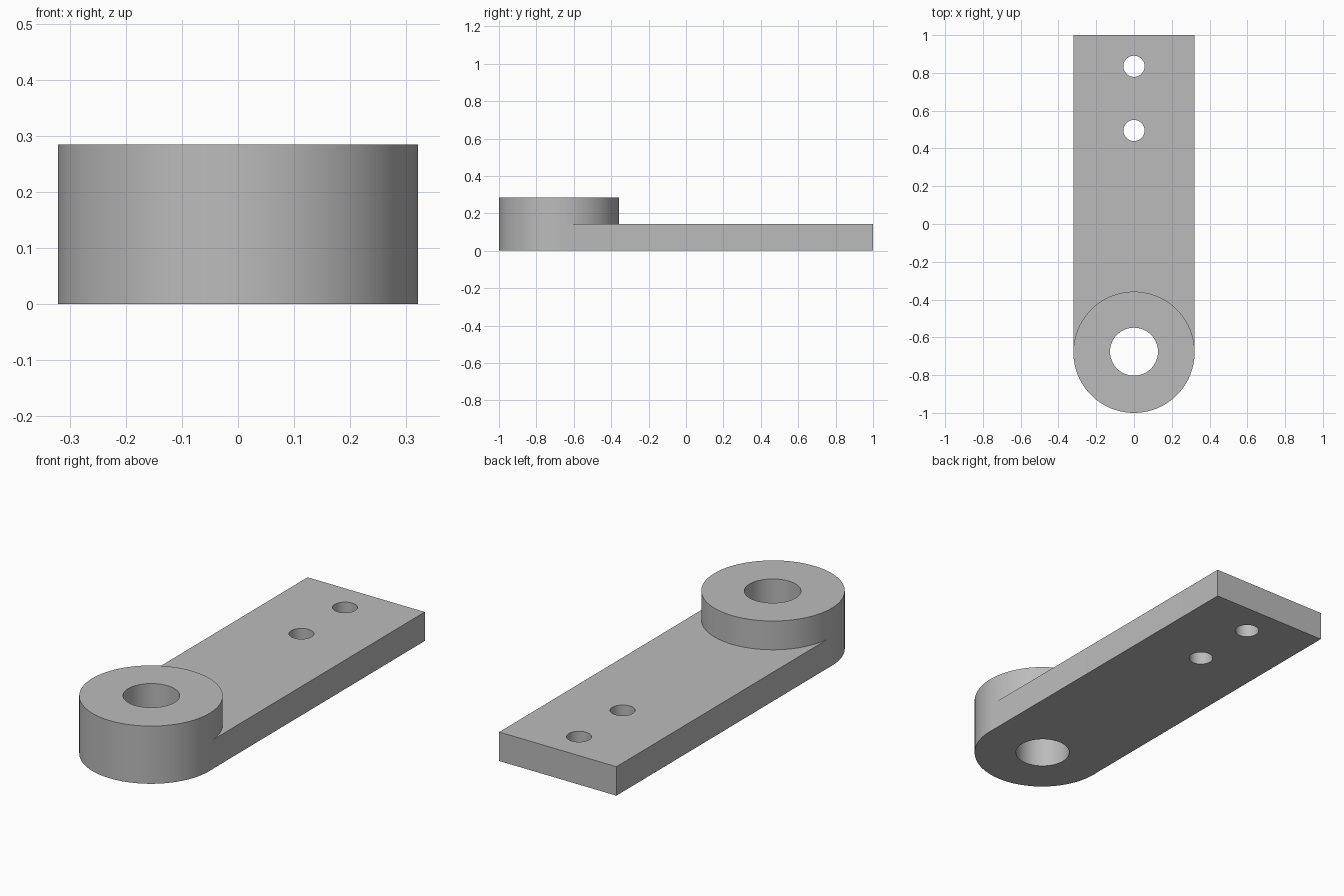
import bpy
from math import radians

cube = bpy.data.objects.get("Cube")
if cube:
    bpy.data.objects.remove(cube, do_unlink=True)

END_Y = -0.679       # boss centre
RADIUS = 0.321
PLATE_H = 0.143
BOSS_H = 0.285

steel = bpy.data.materials.new("grey_metal")
steel.use_nodes = True
grey = (0.5, 0.5, 0.5, 1)
steel.diffuse_color = grey
steel.node_tree.nodes["Principled BSDF"].inputs["Base Color"].default_value = grey


def cylinder(name, radius, y, z0, z1, sides=96):
    bpy.ops.mesh.primitive_cylinder_add(vertices=sides, radius=radius, depth=z1 - z0,
                                        location=(0, y, (z0 + z1) / 2))
    obj = bpy.context.object
    obj.name = name
    obj.data.materials.append(steel)
    return obj


def combine(target, other, operation):
    mod = target.modifiers.new(other.name, 'BOOLEAN')
    mod.operation = operation
    mod.solver = 'EXACT'
    mod.object = other
    bpy.ops.object.select_all(action='DESELECT')
    target.select_set(True)
    bpy.context.view_layer.objects.active = target
    bpy.ops.object.modifier_apply(modifier=mod.name)
    bpy.data.objects.remove(other, do_unlink=True)


# Round boss at the front end
arm = cylinder("mounting_arm", RADIUS, END_Y, 0, BOSS_H)

# Flat plate running back from the boss
bpy.ops.mesh.primitive_cube_add(size=1, location=(0, (1 + END_Y) / 2, PLATE_H / 2))
plate = bpy.context.object
plate.name = "plate"
plate.scale = (0.64, 1 - END_Y, PLATE_H)
bpy.ops.object.transform_apply(location=False, rotation=False, scale=True)
plate.data.materials.append(steel)
combine(arm, plate, 'UNION')

# Pivot bore and two screw holes
for name, radius, y in (("pivot_bore", 0.127, END_Y + 0.003),
                        ("inner_screw_hole", 0.056, 0.495),
                        ("outer_screw_hole", 0.056, 0.835)):
    cutter = cylinder(name, radius, y, -0.2, 0.5, 64)
    cutter.hide_render = True
    combine(arm, cutter, 'DIFFERENCE')

# Smooth round walls, crisp edges
bpy.ops.object.shade_smooth_by_angle(angle=radians(30))
